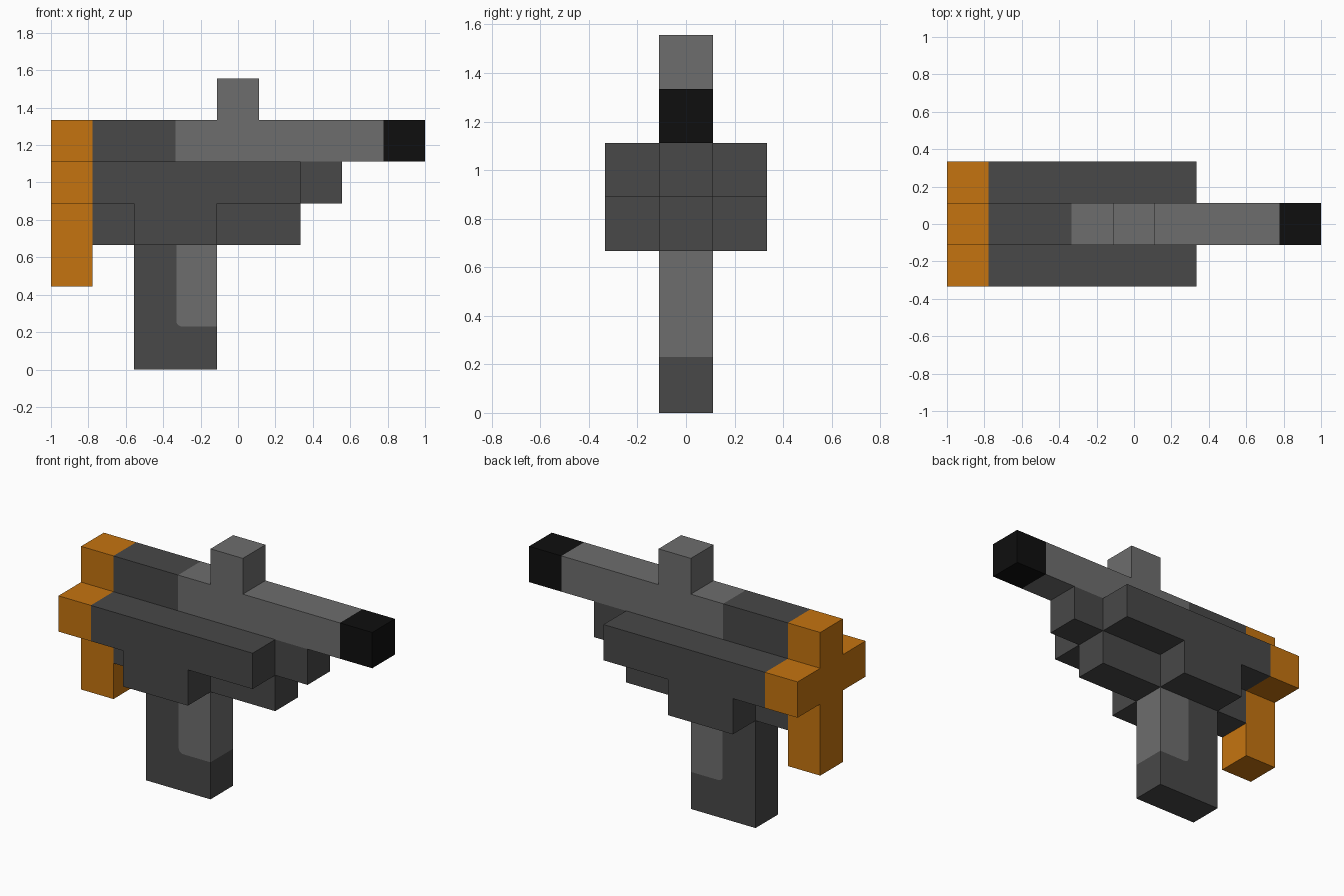
import bpy
import bmesh
import math

if "Cube" in bpy.data.objects:
    bpy.data.objects.remove(bpy.data.objects["Cube"], do_unlink=True)

U = 2 / 9          # grid module: every part is a whole number of modules
H = U / 2          # half thickness of the central slab


def material(name, rgb):
    m = bpy.data.materials.new(name)
    m.use_nodes = True
    m.diffuse_color = (*rgb, 1)
    bsdf = m.node_tree.nodes["Principled BSDF"]
    bsdf.inputs["Base Color"].default_value = (*rgb, 1)
    bsdf.inputs["Roughness"].default_value = 0.8
    return m


ORANGE = material("orange", (0.56, 0.175, 0.005))
DARK = material("dark grey", (0.065, 0.065, 0.065))
LIGHT = material("light grey", (0.155, 0.155, 0.155))
BLACK = material("black", (0.0047, 0.0047, 0.0047))


def finish(name, bm, mats):
    bmesh.ops.recalc_face_normals(bm, faces=bm.faces)
    mesh = bpy.data.meshes.new(name)
    bm.to_mesh(mesh)
    bm.free()
    for m in mats:
        mesh.materials.append(m)
    ob = bpy.data.objects.new(name, mesh)
    bpy.context.collection.objects.link(ob)
    return ob


def prism(name, points, depth, mat):
    """Extrude a closed 3D outline along the depth vector."""
    bm = bmesh.new()
    face = bm.faces.new([bm.verts.new(p) for p in points])
    new = bmesh.ops.extrude_face_region(bm, geom=[face])["geom"]
    bmesh.ops.translate(bm, vec=depth,
                        verts=[v for v in new if isinstance(v, bmesh.types.BMVert)])
    return finish(name, bm, [mat])


def block(name, x, z, mat, y=(-H, H)):
    """Box from x and z ranges in modules (x counted from the rear end)."""
    x0, x1 = (i * U - 1 for i in x)
    z0, z1 = (i * U for i in z)
    outline = [(x0, y[0], z0), (x1, y[0], z0), (x1, y[0], z1), (x0, y[0], z1)]
    return prism(name, outline, (0, y[1] - y[0], 0), mat)


# Stock: cross-shaped end plate with a long lower leg
quarter = [(H, 2 * U), (H, 4 * U), (3 * H, 4 * U), (3 * H, 5 * U), (H, 5 * U), (H, 6 * U)]
cross = quarter + [(-y, z) for y, z in reversed(quarter)]
prism("stock", [(-1, y, z) for y, z in cross], (U, 0, 0), ORANGE)

# Receiver: wide body, narrow lower rail and front nub
block("receiver_body", (1, 6), (4, 5), DARK, (-3 * H, 3 * H))
block("lower_rail", (1, 6), (3, 4), DARK)
block("front_nub", (6, 7), (4, 5), DARK)
for side, y in (("right", (-3 * H, -H)), ("left", (H, 3 * H))):
    block(side + "_side_block", (2, 4), (3, 4), DARK, y)

# Barrel: one long bar cut into dark rear, light middle and black muzzle
bm = bmesh.new()
bmesh.ops.create_cube(bm, size=1)
for v in bm.verts:
    v.co = (1 / 9 + v.co.x * 8 * U, v.co.y * U, 5.5 * U + v.co.z * U)
cuts = (-1 / 3, 7 / 9)
for cx in cuts:
    bmesh.ops.bisect_plane(bm, geom=bm.verts[:] + bm.edges[:] + bm.faces[:],
                           plane_co=(cx, 0, 0), plane_no=(1, 0, 0))
for f in bm.faces:
    f.material_index = sum(f.calc_center_median().x > cx for cx in cuts)
finish("barrel", bm, [DARK, LIGHT, BLACK])

# Sight on top of the barrel
block("sight", (4, 5), (6, 7), LIGHT)

# Grip: dark L-shaped body around a light panel with a rounded lower corner
x0, x1, xp = -5 / 9, -1 / 9, -0.33
zp, zt, r = 0.23, 3 * U, 0.03
arc = [(xp + r - r * math.cos(a), zp + r - r * math.sin(a))
       for a in (i * math.pi / 8 for i in range(5))]
panel = [(xp, zt)] + arc + [(x1, zp), (x1, zt)]
body = [(x0, 0), (x1, 0), (x1, zp)] + arc[::-1] + [(xp, zt), (x0, zt)]
for name, outline, mat in (("grip", body, DARK), ("grip_panel", panel, LIGHT)):
    prism(name, [(x, -H, z) for x, z in outline], (0, U, 0), mat)
